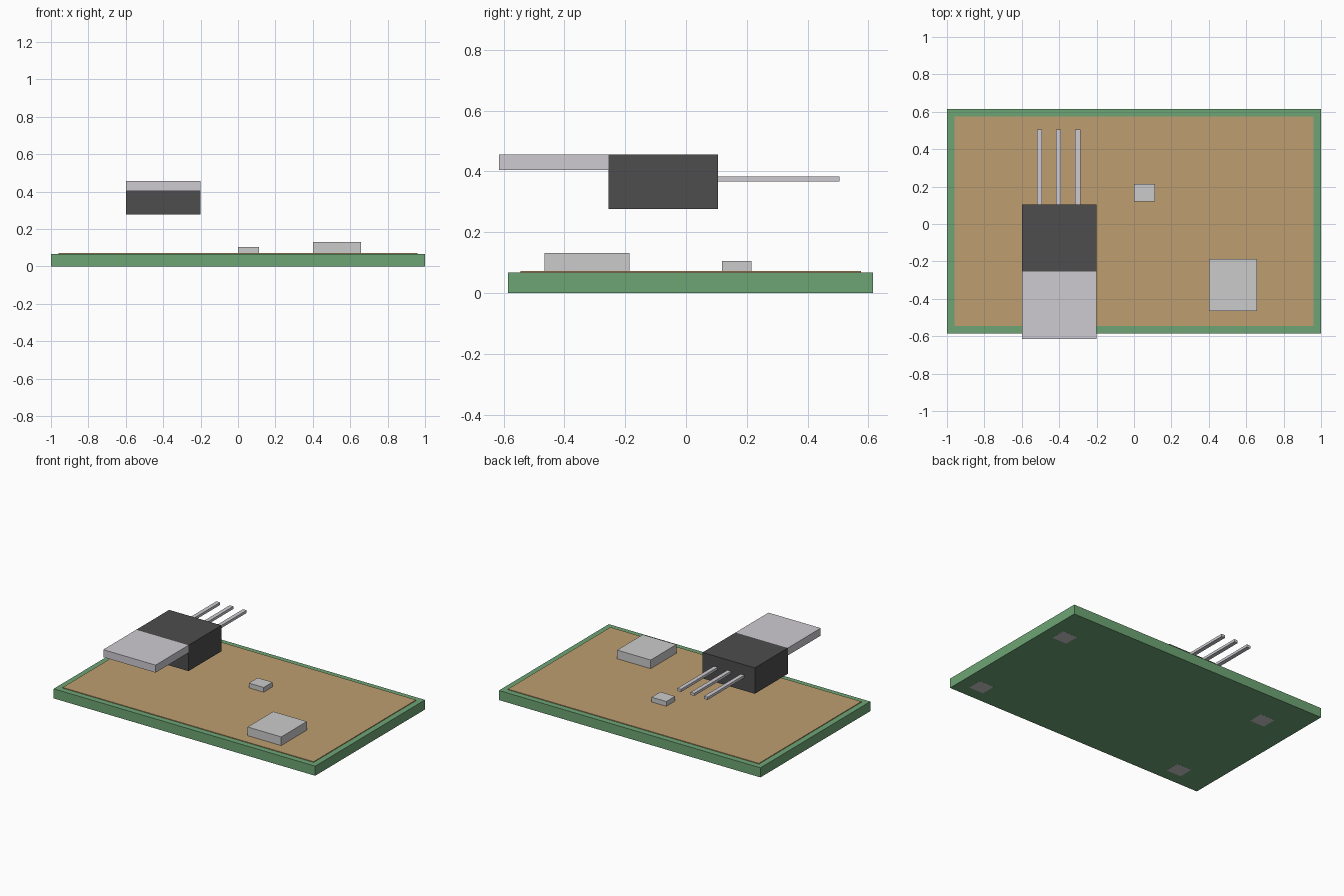
import bpy
import bmesh
from mathutils import Vector

if "Cube" in bpy.data.objects:
    bpy.data.objects.remove(bpy.data.objects["Cube"])


def material(name, rgb):
    m = bpy.data.materials.new(name)
    m.diffuse_color = (*rgb, 1)
    m.use_nodes = True
    m.node_tree.nodes["Principled BSDF"].inputs["Base Color"].default_value = m.diffuse_color
    return m


def box(name, x, y, z, mat=None):
    """Box from (min, max) ranges on each axis."""
    lo, hi = Vector((x[0], y[0], z[0])), Vector((x[1], y[1], z[1]))
    bm = bmesh.new()
    bmesh.ops.create_cube(bm, size=1)
    bmesh.ops.scale(bm, vec=hi - lo, verts=bm.verts)
    mesh = bpy.data.meshes.new(name)
    bm.to_mesh(mesh)
    bm.free()
    ob = bpy.data.objects.new(name, mesh)
    ob.location = (lo + hi) / 2
    bpy.context.collection.objects.link(ob)
    if mat:
        mesh.materials.append(mat)
    return ob


green = material("board_green", (0.156, 0.376, 0.178))
copper = material("copper", (0.515, 0.342, 0.162))
black = material("black_plastic", (0.074, 0.074, 0.074))
metal = material("bright_metal", (0.62, 0.60, 0.64))

# circuit board and copper layer
box("board", (-1, 1), (-0.585, 0.615), (0.0005, 0.067), green)
box("copper_layer", (-0.96, 0.96), (-0.545, 0.575), (0.067, 0.072), copper)

# surface chips
TOP = 0.072
box("small_chip", (0, 0.113), (0.119, 0.215), (TOP, 0.105))
box("large_chip", (0.4, 0.657), (-0.466, -0.186), (TOP, 0.132))

# pads let into the underside near the corners
for i, x in enumerate((-0.745, 0.857)):
    for j, y in enumerate((-0.453, 0.353)):
        box(f"bottom_pad_{i * 2 + j + 1}", (x - 0.056, x + 0.056),
            (y - 0.052, y + 0.052), (0, 0.033))

# three-legged transistor: body, metal tab and legs
box("transistor_body", (-0.6, -0.2), (-0.255, 0.105), (0.277, 0.456), black)
box("transistor_tab", (-0.6, -0.2), (-0.615, -0.255), (0.404, 0.456), metal)
for i in range(3):
    x = -0.505 + 0.102 * i
    box(f"transistor_leg_{i + 1}", (x - 0.014, x + 0.014),
        (0.105, 0.505), (0.366, 0.384), metal)
